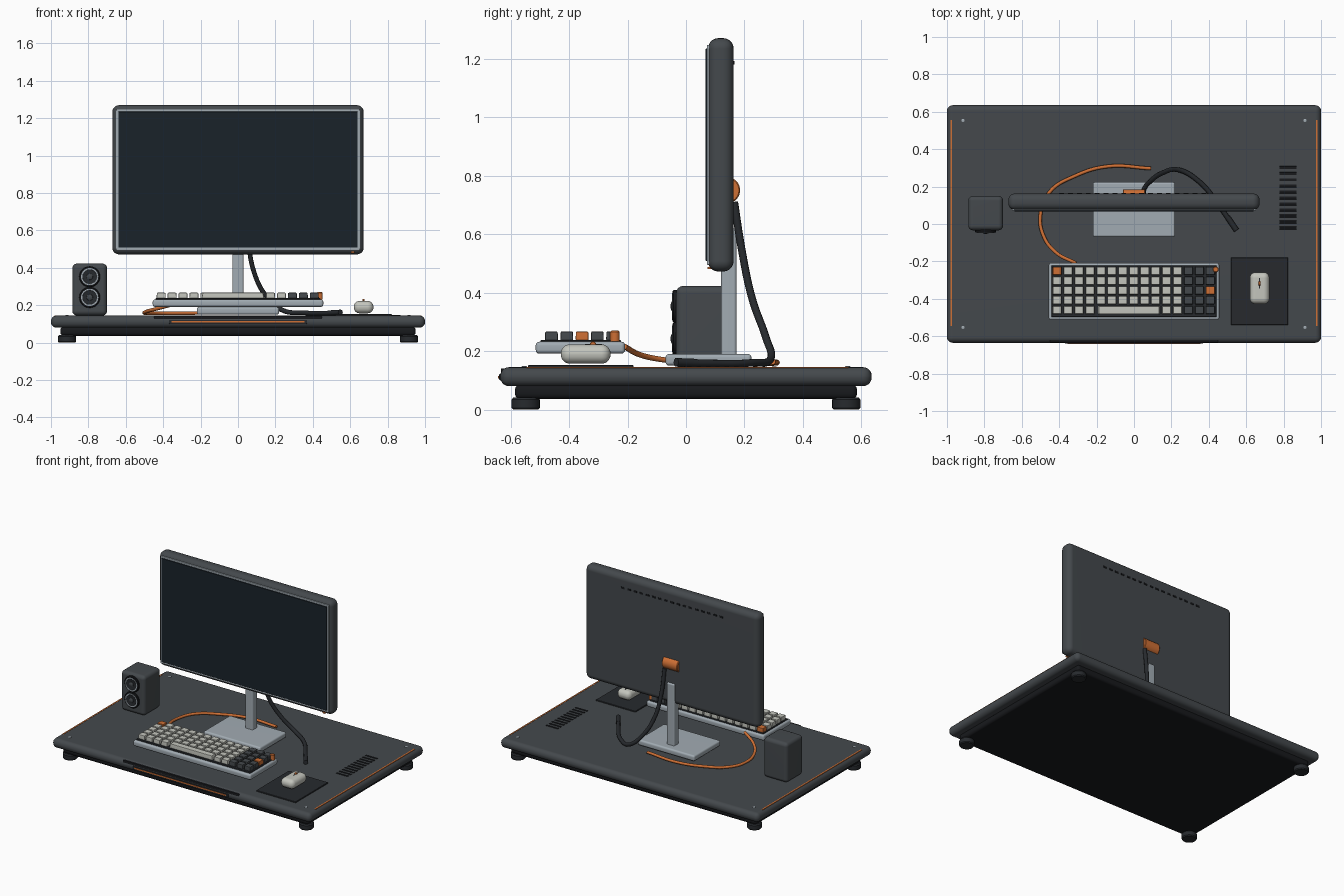
import bpy, bmesh, math
from mathutils import Vector, Matrix

if "Cube" in bpy.data.objects:
    bpy.data.objects.remove(bpy.data.objects["Cube"])


def mat(name, r, g, b):
    m = bpy.data.materials.new(name)
    m.diffuse_color = (r, g, b, 1)
    m.use_nodes = True
    m.node_tree.nodes["Principled BSDF"].inputs["Base Color"].default_value = m.diffuse_color
    return m


SLATE = mat("slate", .058, .066, .073)
DARK = mat("dark", .02, .023, .027)
BLACK = mat("black", .009, .01, .012)
GLASS = mat("glass", .01, .016, .023)
METAL = mat("metal", .36, .41, .45)
IVORY = mat("ivory", .55, .56, .51)
ORANGE = mat("orange", .62, .16, .035)


def finish(name, bm, m):
    me = bpy.data.meshes.new(name)
    bm.normal_update()
    bm.to_mesh(me)
    bm.free()
    me.materials.append(m)
    for p in me.polygons:
        p.use_smooth = True
    me.set_sharp_from_angle(angle=math.radians(35))
    ob = bpy.data.objects.new(name, me)
    bpy.context.collection.objects.link(ob)
    w = ob.modifiers.new("normals", 'WEIGHTED_NORMAL')
    w.keep_sharp = True
    return ob


def boxes(name, items, m, bevel=0, seg=3, taper=1):
    """Rounded boxes, each given as (x0, x1, y0, y1, z0, z1), in one mesh."""
    bm = bmesh.new()
    for x0, x1, y0, y1, z0, z1 in items:
        c = Vector(((x0 + x1) / 2, (y0 + y1) / 2, (z0 + z1) / 2))
        vs = bmesh.ops.create_cube(bm, size=1)["verts"]
        for v in vs:
            t = taper if v.co.z > 0 else 1
            v.co = c + Vector((v.co.x * (x1 - x0) * t, v.co.y * (y1 - y0) * t, v.co.z * (z1 - z0)))
    if bevel:
        bmesh.ops.bevel(bm, geom=bm.edges[:], offset=bevel, segments=seg, profile=.5, affect='EDGES')
    return finish(name, bm, m)


def lathe(name, profile, centres, m, axis='Z', n=32):
    """Revolve (radius, height) points about an axis at each centre."""
    rot = {'Z': Matrix(), 'Y': Matrix.Rotation(math.pi / 2, 4, 'X'),
           'X': Matrix.Rotation(math.pi / 2, 4, 'Y')}[axis]
    bm = bmesh.new()
    for c in centres:
        rings = []
        for r, h in profile:
            rings.append([bm.verts.new(Vector(c) + rot @ Vector((
                r * math.cos(2 * math.pi * i / n), r * math.sin(2 * math.pi * i / n), h)))
                for i in range(n)])
        for a, b in zip(rings, rings[1:]):
            for i in range(n):
                j = (i + 1) % n
                bm.faces.new((a[i], a[j], b[j], b[i]))
        bm.faces.new(rings[0][::-1])
        bm.faces.new(rings[-1])
    bmesh.ops.recalc_face_normals(bm, faces=bm.faces[:])
    return finish(name, bm, m)


def cable(name, pts, r, m):
    cu = bpy.data.curves.new(name, 'CURVE')
    cu.dimensions = '3D'
    cu.bevel_depth, cu.bevel_resolution, cu.use_fill_caps = r, 3, True
    s = cu.splines.new('BEZIER')
    s.bezier_points.add(len(pts) - 1)
    for b, p in zip(s.bezier_points, pts):
        b.co = p
        b.handle_left_type = b.handle_right_type = 'AUTO'
    cu.materials.append(m)
    ob = bpy.data.objects.new(name, cu)
    bpy.context.collection.objects.link(ob)
    return ob


corners = [(sx, sy) for sx in (-1, 1) for sy in (-1, 1)]

# Desk slab, underside, feet and trim
boxes("desk_top", [(-1, 1, -.635, .635, .08, .145)], SLATE, .03, 5)
boxes("desk_underside", [(-.95, .95, -.585, .585, .036, .085)], BLACK, .018, 3)
lathe("desk_feet", [(.043, 0), (.048, .006), (.048, .034), (.042, .042)],
      [(x * .914, y * .548, 0) for x, y in corners], DARK)
lathe("desk_screws", [(.009, 0), (.009, .003), (.006, .005)],
      [(x * .914, y * .553, .144) for x, y in corners], METAL, n=12)
boxes("side_strips", [(s * .977 - .005, s * .977 + .005, -.545, .555, .135, .146) for s in (-1, 1)], ORANGE)
boxes("front_recess", [(-.45, .45, -.633, -.6, .117, .141)], BLACK, .004, 2)
boxes("front_lip", [(-.37, .37, -.639, -.61, .1, .122)], DARK, .004, 2)
boxes("front_light", [(-.355, .355, -.642, -.63, .107, .115)], ORANGE)
boxes("desk_vents", [(.777, .87, .301 - i * .0322 - .008, .301 - i * .0322 + .008, .14, .148)
                     for i in range(11)], BLACK, .002, 1)

# Monitor
boxes("monitor_body", [(-.672, .672, .075, .163, .472, 1.27)], SLATE, .036, 5)
boxes("monitor_bezel", [(-.652, .652, .071, .09, .495, 1.247)], METAL, .003, 2)
boxes("monitor_screen", [(-.64, .64, .067, .085, .508, 1.235)], GLASS, .002, 1)
boxes("monitor_vents", [(-.4 + i * .0475, -.374 + i * .0475, .155, .166, 1.179, 1.191)
                        for i in range(17)], BLACK)
boxes("monitor_indicator", [(.603, .622, .073, .09, .48, .488)], ORANGE)
lathe("cable_clip", [(.041, -.06), (.045, -.056), (.045, .056), (.041, .06)],
      [(0, .14, .75)], ORANGE, 'X')

# Stand
boxes("stand_base", [(-.22, .22, -.07, .224, .15, .19)], METAL, .012, 3)
boxes("stand_post", [(-.03, .03, .12, .173, .18, .62)], METAL, .01, 3)

# Speaker with two drivers
boxes("speaker_box", [(-.886, -.7, -.034, .15, .145, .423)], SLATE, .025, 4)
cones = [(-.793, -.034, z) for z in (.353, .242)]
lathe("speaker_surrounds", [(.056, -.01), (.056, .008), (.052, .012), (.03, .012)], cones, BLACK, 'Y')
lathe("speaker_rings", [(.046, 0), (.046, .0145), (.039, .0145), (.037, .01)], cones, METAL, 'Y')
lathe("speaker_cones", [(.038, 0), (.038, .0147), (.02, .0125), (.02, .0125)], cones, DARK, 'Y')
lathe("speaker_domes", [(.018, .01), (.016, .015), (.009, .018), (.002, .019)], cones, SLATE, 'Y')

# Keyboard
boxes("keyboard_case", [(-.456, .456, -.514, -.208, .191, .232)], METAL, .013, 3)
boxes("keyboard_plate", [(-.442, .442, -.497, -.222, .225, .238)], DARK, .003, 1)
keys = {"ivory_keys": [], "dark_keys": [], "orange_keys": []}
for row in range(5):
    for col in range(15):
        if row == 4 and 4 <= col <= 9:
            continue
        x, y = -.411 + col * .0585, -.251 - row * .0522
        kind = ("orange_keys" if (row, col) in ((0, 0), (2, 14))
                else "dark_keys" if col > 11 else "ivory_keys")
        keys[kind].append((x - .024, x + .024, y - .022, y + .022, .236, .267))
keys["ivory_keys"].append((-.195, .14, -.482, -.438, .236, .267))
for (kname, items), m in zip(keys.items(), (IVORY, SLATE, ORANGE)):
    boxes(kname, items, m, .004, 2, .96)
lathe("keyboard_knob", [(.016, 0), (.016, .034), (.012, .038)], [(.437, -.243, .232)], ORANGE, n=20)

# Mouse and pad
boxes("mouse_pad", [(.518, .824, -.54, -.18, .143, .152)], DARK, .002, 1)
boxes("mouse_body", [(.619, .724, -.428, -.258, .157, .223)], IVORY, .031, 6)
boxes("mouse_split", [(.6695, .6735, -.345, -.288, .215, .2245)], DARK)
lathe("mouse_wheel", [(.009, -.006), (.011, -.004), (.011, .004), (.009, .006)],
      [(.6715, -.318, .222)], ORANGE, 'X', 20)

# Cables
cable("monitor_cable", [(.05, .165, .71), (.056, .19, .55), (.085, .226, .38), (.15, .272, .25),
                        (.235, .29, .175), (.35, .225, .16), (.46, .09, .158), (.51, .02, .159)], .013, DARK)
cable("monitor_cable_plug", [(.5, .036, .159), (.548, -.034, .162)], .015, DARK)
cable("keyboard_cable", [(.09, .297, .163), (-.14, .308, .16), (-.315, .257, .157), (-.45, .172, .157),
                         (-.5, .05, .158), (-.485, -.06, .168), (-.42, -.15, .185), (-.31, -.21, .215)],
      .0095, ORANGE)
